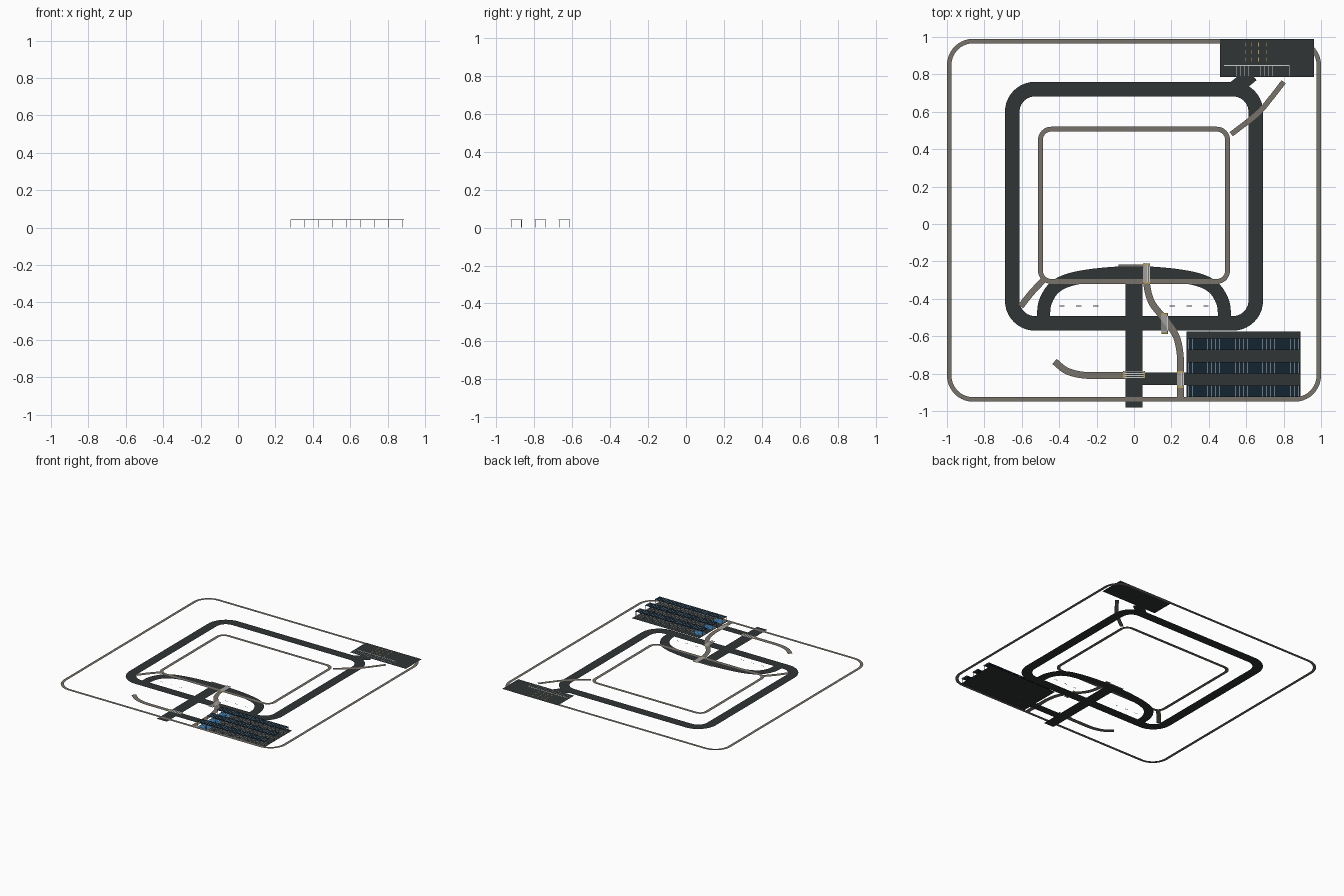
import bpy, bmesh, math
from mathutils import Vector

if "Cube" in bpy.data.objects:
    bpy.data.objects.remove(bpy.data.objects["Cube"])


def material(name, rgb):
    m = bpy.data.materials.new(name)
    m.diffuse_color = (*rgb, 1)
    m.use_nodes = True
    m.node_tree.nodes["Principled BSDF"].inputs["Base Color"].default_value = m.diffuse_color
    return m


ASPHALT = material("asphalt", (0.03, 0.035, 0.037))
PAVING = material("paving", (0.19, 0.17, 0.145))
SOLAR = material("solar", (0.007, 0.018, 0.032))
WHITE = material("white_paint", (0.75, 0.75, 0.75))
YELLOW = material("yellow_paint", (0.5, 0.36, 0.08))
BLUE = material("blue_paint", (0.03, 0.2, 0.5))
STEEL = material("steel", (0.3, 0.32, 0.34))


def finish(bm, name, mat):
    me = bpy.data.meshes.new(name)
    bm.to_mesh(me)
    bm.free()
    me.materials.append(mat)
    ob = bpy.data.objects.new(name, me)
    bpy.context.collection.objects.link(ob)
    return ob


def rects(name, items, z, mat):
    """Flat rectangles given as x0, x1, y0, y1."""
    bm = bmesh.new()
    for x0, x1, y0, y1 in items:
        bm.faces.new([bm.verts.new((x, y, z)) for x, y in
                      ((x0, y0), (x1, y0), (x1, y1), (x0, y1))])
    return finish(bm, name, mat)


def boxes(name, items, mat):
    """Boxes given as x0, x1, y0, y1, z0, z1."""
    bm = bmesh.new()
    for x0, x1, y0, y1, z0, z1 in items:
        vs = bmesh.ops.create_cube(bm, size=1)["verts"]
        bmesh.ops.scale(bm, vec=(x1 - x0, y1 - y0, z1 - z0), verts=vs)
        bmesh.ops.translate(bm, vec=((x0 + x1) / 2, (y0 + y1) / 2, (z0 + z1) / 2), verts=vs)
    return finish(bm, name, mat)


def smooth(pts, steps=8):
    """Catmull-Rom curve through the points."""
    p = [Vector(q) for q in pts]
    p = [2 * p[0] - p[1]] + p + [2 * p[-1] - p[-2]]
    out = []
    for a, b, c, d in zip(p, p[1:], p[2:], p[3:]):
        for i in range(steps):
            t = i / steps
            out.append(0.5 * (2 * b + (c - a) * t + (2 * a - 5 * b + 4 * c - d) * t * t
                              + (3 * b - a - 3 * c + d) * t ** 3))
    return out + [p[-2]]


def ribbon(name, pts, width, z, mat):
    """Flat strip of constant width along a path."""
    bm = bmesh.new()
    pairs = []
    for i, p in enumerate(pts):
        d = (Vector(pts[min(i + 1, len(pts) - 1)]) - Vector(pts[max(i - 1, 0)])).normalized()
        n = Vector((-d.y, d.x)) * width / 2
        pairs.append([bm.verts.new((*(Vector(p) + s * n), z)) for s in (1, -1)])
    for (a, b), (c, d) in zip(pairs, pairs[1:]):
        bm.faces.new((a, b, d, c))
    return finish(bm, name, mat)


def loop(name, x, y0, y1, r, width, z, mat):
    """Rounded rectangular ring; x, y0, y1 and r describe its outer edge."""
    bm = bmesh.new()
    rings = []
    for rad in (r, r - width):
        ring = []
        for k, (cx, cy) in enumerate(((x - r, y1 - r), (r - x, y1 - r), (r - x, y0 + r), (x - r, y0 + r))):
            for i in range(11):
                a = math.pi / 2 * (k + i / 10)
                ring.append(bm.verts.new((cx + rad * math.cos(a), cy + rad * math.sin(a), z)))
        rings.append(ring)
    n = len(rings[0])
    for i in range(n):
        j = (i + 1) % n
        bm.faces.new((rings[0][i], rings[0][j], rings[1][j], rings[1][i]))
    return finish(bm, name, mat)


ROAD_Z, PATH_Z, PAINT_Z = 0.0, 0.002, 0.004

# Roads
loop("ring_road", 0.69, -0.57, 0.76, 0.16, 0.078, ROAD_Z, ASPHALT)
half = [(-0.485, -0.5), (-0.475, -0.42), (-0.43, -0.345), (-0.35, -0.30), (-0.2, -0.272), (0, -0.26)]
ribbon("drop_off_road", smooth(half + [(-x, y) for x, y in half[-2::-1]]), 0.07, ROAD_Z + 0.0005, ASPHALT)
rects("entrance_road", [(-0.045, 0.045, -0.98, -0.25)], ROAD_Z + 0.001, ASPHALT)
rects("car_park_link", [(0.04, 0.285, -0.862, -0.795)], ROAD_Z, ASPHALT)
ribbon("service_link", [(0.52, 0.71), (0.63, 0.80)], 0.08, ROAD_Z + 0.0005, ASPHALT)
rects("car_park", [(0.28, 0.89, -0.93, -0.575)], ROAD_Z, ASPHALT)
rects("service_yard", [(0.46, 0.963, 0.785, 0.99)], ROAD_Z + 0.003, ASPHALT)

# Footpaths
loop("perimeter_path", 1.0, -0.95, 0.99, 0.14, 0.024, PATH_Z, PAVING)
loop("inner_path", 0.513, -0.32, 0.52, 0.07, 0.026, PATH_Z, PAVING)
ribbon("north_east_path", smooth([(0.52, 0.48), (0.66, 0.59), (0.73, 0.67), (0.80, 0.76)]), 0.028, PATH_Z, PAVING)
ribbon("south_west_path", smooth([(-0.48, -0.295), (-0.55, -0.37), (-0.605, -0.44)]), 0.033, PATH_Z, PAVING)
ribbon("car_park_path", smooth([(0.068, -0.21), (0.068, -0.32), (0.095, -0.42), (0.165, -0.51),
                                (0.225, -0.60), (0.247, -0.70), (0.248, -0.80), (0.248, -0.93)]),
       0.036, PATH_Z, PAVING)
ribbon("west_path", smooth([(-0.425, -0.735), (-0.36, -0.785), (-0.27, -0.808), (-0.15, -0.81), (-0.04, -0.81)]),
       0.036, PATH_Z, PAVING)
rects("entrance_step", [(-0.083, 0.05, -0.228, -0.217)], PATH_Z, PAVING)

# Pedestrian crossings: stripes along each walking direction, yellow ends
stripes, ends = [], []
for cx, y0, y1 in ((0.068, -0.31, -0.22), (0.165, -0.58, -0.485), (0.25, -0.87, -0.795)):
    for o in (-0.015, -0.005, 0.005, 0.015):
        stripes.append((cx + o - 0.0025, cx + o + 0.0025, y0, y1))
    ends += [(cx - 0.018, cx + 0.018, y, y + 0.008) for y in (y0 - 0.008, y1)]
for o in (-0.015, -0.005, 0.005, 0.015):
    stripes.append((-0.05, 0.05, -0.805 + o - 0.0025, -0.805 + o + 0.0025))
ends += [(x, x + 0.008, -0.823, -0.787) for x in (-0.058, 0.05)]
rects("crossing_stripes", stripes, PAINT_Z, WHITE)
rects("tactile_paving", ends, PAINT_Z, YELLOW)

# Dashes inside the drop-off island
rects("island_dashes", [(s * x - 0.014, s * x + 0.014, -0.44, -0.436)
                        for s in (-1, 1) for x in (0.205, 0.295, 0.385)], PAINT_Z, WHITE)

# Service yard markings
lines = [(0.48, 0.83, 0.846, 0.85)]
lines += [(0.48 + i * 0.0218, 0.4815 + i * 0.0218, 0.79, 0.85) for i in range(17)]
rects("yard_bay_lines", lines, PAINT_Z + 0.001, WHITE)
rects("yard_hatching", [(x - 0.002, x + 0.002, y - 0.011, y + 0.011)
                        for x in (0.595, 0.63, 0.665, 0.71) for y in (0.88, 0.92, 0.96)],
      PAINT_Z + 0.001, YELLOW)

# Solar canopies over the three rows of parking bays
X0, X1 = 0.28, 0.887
panels, seams, frame, bays, charge = [], [], [], [], []
for yc in (-0.895, -0.769, -0.643):
    y0, y1 = yc - 0.031, yc + 0.031
    panels.append((X0, X1, y0, y1, 0.042, 0.044))
    for i in range(29):
        x = X0 + 0.01 + i * 0.021
        seams.append((x - 0.0007, x + 0.0007, y0, y1))
        bays.append((x - 0.0008, x + 0.0008, y0, y1))
    charge += [(X0 + 0.012 + i * 0.021, X0 + 0.028 + i * 0.021, y0 + 0.004, y1 - 0.004) for i in range(4)]
    for i in range(9):
        x = X0 + 0.002 + i * 0.075
        for y in (yc - 0.027, yc + 0.027):
            frame.append((x - 0.0015, x + 0.0015, y - 0.0015, y + 0.0015, 0, 0.042))
        frame.append((x - 0.0015, x + 0.0015, y0, y1, 0.040, 0.042))
boxes("solar_canopies", panels, SOLAR)
rects("panel_seams", seams, 0.0446, WHITE)
boxes("canopy_frames", frame, STEEL)
rects("parking_bay_lines", bays, PAINT_Z, WHITE)
rects("charging_bays", charge, PAINT_Z - 0.001, BLUE)
